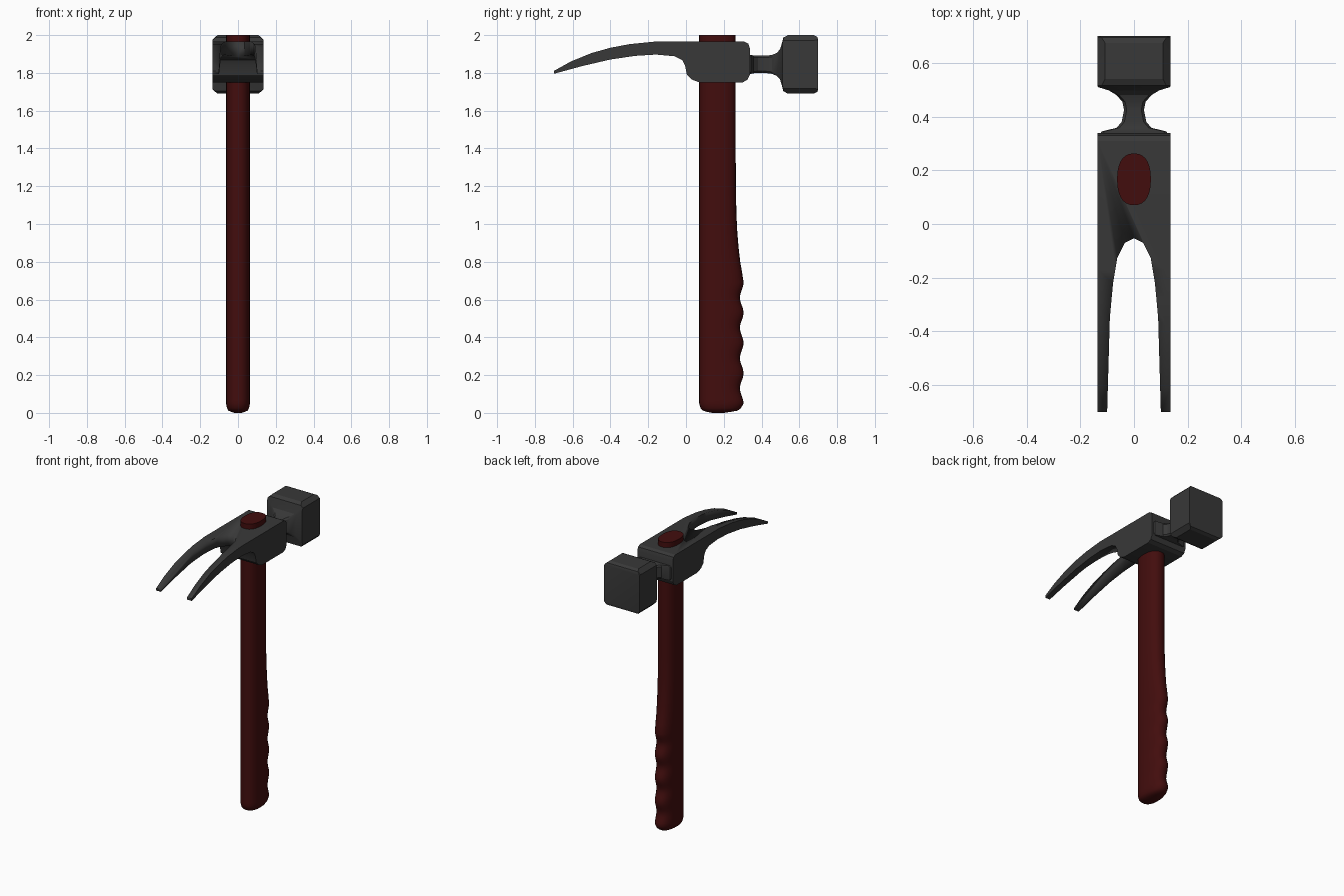
import bpy, bmesh, math

cube = bpy.data.objects.get("Cube")
if cube:
    bpy.data.objects.remove(cube, do_unlink=True)


def material(name, rgb):
    mat = bpy.data.materials.new(name)
    mat.use_nodes = True
    mat.diffuse_color = (*rgb, 1)
    mat.node_tree.nodes["Principled BSDF"].inputs["Base Color"].default_value = (*rgb, 1)
    return mat


def finish(name, bm, mat, angle):
    bmesh.ops.recalc_face_normals(bm, faces=bm.faces)
    mesh = bpy.data.meshes.new(name)
    bm.to_mesh(mesh)
    bm.free()
    mesh.materials.append(mat)
    obj = bpy.data.objects.new(name, mesh)
    bpy.context.collection.objects.link(obj)
    bpy.ops.object.select_all(action="DESELECT")
    obj.select_set(True)
    bpy.context.view_layer.objects.active = obj
    bpy.ops.object.shade_smooth_by_angle(angle=math.radians(angle))
    return obj


def loft(name, rings, mat, angle):
    """Skin a list of equally long point rings and cap both ends."""
    bm = bmesh.new()
    loops = [[bm.verts.new(p) for p in ring] for ring in rings]
    n = len(loops[0])
    for a, b in zip(loops, loops[1:]):
        for i in range(n):
            j = (i + 1) % n
            bm.faces.new((a[i], a[j], b[j], b[i]))
    bm.faces.new(loops[0])
    bm.faces.new(loops[-1])
    return finish(name, bm, mat, angle)


steel = material("dark steel", (0.04, 0.04, 0.04))
wood = material("red brown wood", (0.055, 0.004, 0.004))

# Head body and claw: side profile (y, z) extruded across x
HALF = 0.136
side = [(-0.70, 1.81), (-0.61, 1.86), (-0.50, 1.905), (-0.40, 1.933), (-0.30, 1.952),
        (-0.17, 1.965), (0.31, 1.965), (0.33, 1.955), (0.338, 1.93), (0.338, 1.79),
        (0.325, 1.763), (0.30, 1.75), (0.07, 1.75), (0.03, 1.765), (0.005, 1.79),
        (-0.005, 1.84), (-0.02, 1.868), (-0.06, 1.888), (-0.16, 1.897), (-0.27, 1.89),
        (-0.40, 1.871), (-0.55, 1.836), (-0.70, 1.795)]
head = loft("claw_head", [[(x, y, z) for y, z in side] for x in (-HALF, HALF)], steel, 25)

# Notch between the claws, cut from above
half_notch = [(0.10, -0.75), (0.10, -0.70), (0.09, -0.35), (0.078, -0.22),
              (0.062, -0.125), (0.034, -0.07)]
notch = half_notch + [(0, -0.053)] + [(-x, y) for x, y in reversed(half_notch)]
cutter = loft("notch_cutter", [[(x, y, z) for x, y in notch] for z in (1.6, 2.1)], steel, 25)
cutter.hide_render = True
cut = head.modifiers.new("notch", "BOOLEAN")
cut.object = cutter
cut.operation = "DIFFERENCE"
cut.solver = "EXACT"
bpy.context.view_layer.objects.active = head
bpy.ops.object.modifier_apply(modifier=cut.name)
bpy.data.objects.remove(cutter, do_unlink=True)


# Neck and striking block: chamfered rectangles (y, half width, half height, chamfer)
def chamfered(y, w, h, c):
    corners = [(w, h - c), (w - c, h), (c - w, h), (-w, h - c),
               (-w, c - h), (c - w, -h), (w - c, -h), (w, c - h)]
    return [(x, y, 1.845 + z) for x, z in corners]


stations = [(0.33, 0.13, 0.05, 0.01), (0.345, 0.12, 0.05, 0.01), (0.358, 0.065, 0.047, 0.01),
            (0.38, 0.046, 0.046, 0.01), (0.425, 0.037, 0.046, 0.01), (0.455, 0.043, 0.05, 0.01),
            (0.48, 0.065, 0.06, 0.01), (0.498, 0.095, 0.08, 0.01), (0.51, 0.134, 0.12, 0.01),
            (0.515, 0.136, 0.142, 0.015), (0.54, 0.136, 0.155, 0.028),
            (0.675, 0.136, 0.155, 0.028), (0.695, 0.136, 0.145, 0.015), (0.70, 0.136, 0.13, 0.005)]
loft("neck_and_striker", [chamfered(*s) for s in stations], steel, 25)

# Handle: oval sections, straight front edge, finger grooves along the back
MID, FRONT, WIDE, SEGMENTS = 0.167, 0.097, 0.063, 28


def oval(z, back, scale=1.0):
    ring = []
    for i in range(SEGMENTS):
        a = 2 * math.pi * i / SEGMENTS
        c, s = math.cos(a), math.sin(a)
        reach = (back - MID) if s > 0 else FRONT
        ring.append((WIDE * scale * math.copysign(abs(c) ** 0.85, c),
                     MID + reach * scale * math.copysign(abs(s) ** 0.85, s), z))
    return ring


rings = [oval(0.006, 0.29, 0.6), oval(0.012, 0.30, 0.8), oval(0.025, 0.30, 0.93)]
for k in range(33):
    z = 0.05 + 0.02 * k
    rings.append(oval(z, 0.295 + 0.01 * math.cos(2 * math.pi * (z - 0.69) / 0.16)))
for z, back in [(0.75, 0.296), (0.80, 0.287), (0.87, 0.279), (0.95, 0.272),
                (1.05, 0.267), (1.2, 0.264), (1.4, 0.263), (2.0, 0.263)]:
    rings.append(oval(z, back))
rings.insert(0, oval(0.0, 0.28, 0.3))
loft("handle", rings, wood, 40)
